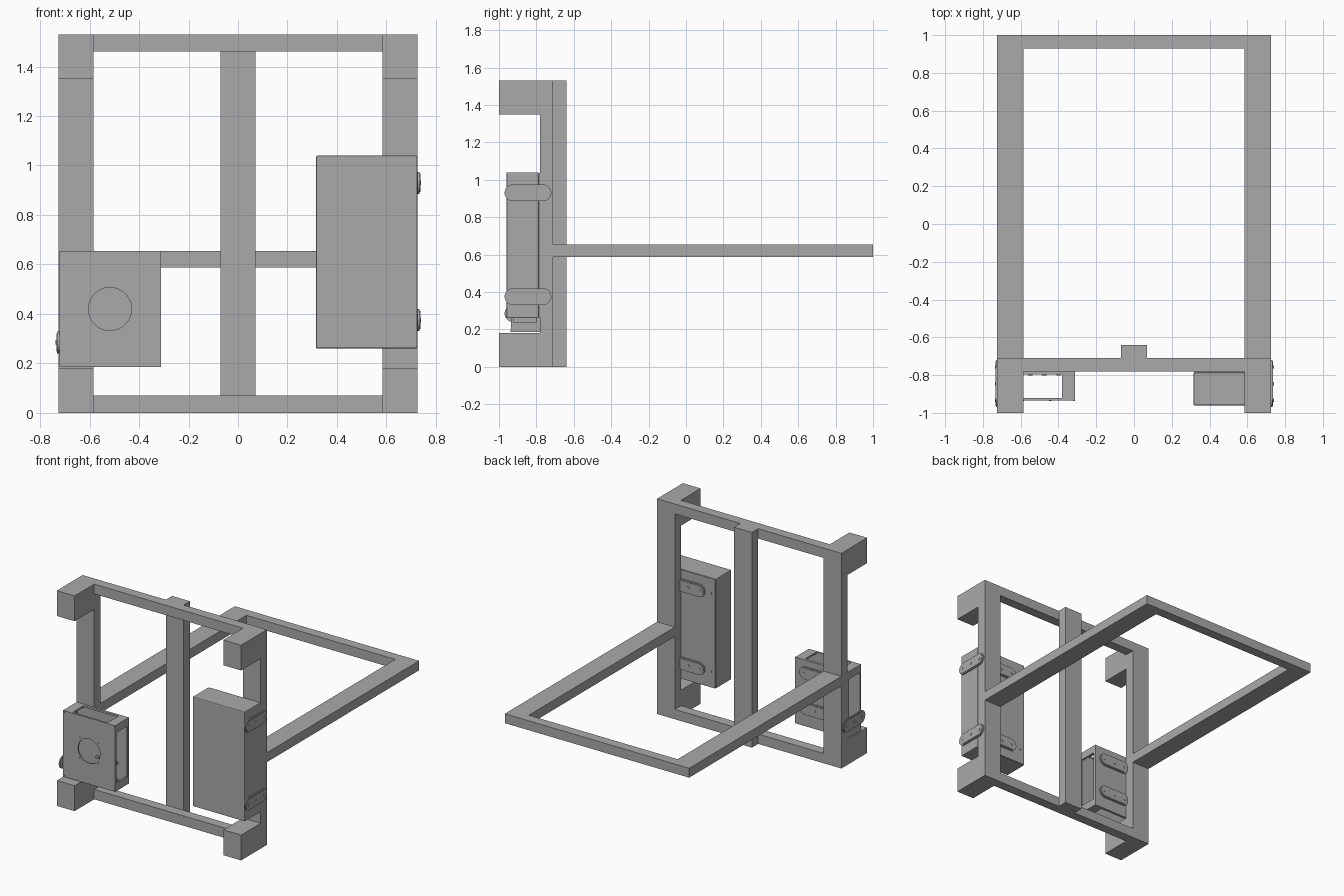
import bpy
import bmesh
from math import pi, sin, cos
from mathutils import Matrix, Vector

if "Cube" in bpy.data.objects:
    bpy.data.objects.remove(bpy.data.objects["Cube"])

GREY = (0.4, 0.4, 0.4, 1)
metal = bpy.data.materials.new("grey metal")
metal.use_nodes = True
metal.diffuse_color = GREY
metal.node_tree.nodes["Principled BSDF"].inputs["Base Color"].default_value = GREY


def finish(name, bm):
    bmesh.ops.recalc_face_normals(bm, faces=bm.faces)
    mesh = bpy.data.meshes.new(name)
    bm.to_mesh(mesh)
    bm.free()
    mesh.materials.append(metal)
    ob = bpy.data.objects.new(name, mesh)
    bpy.context.collection.objects.link(ob)
    return ob


def box(name, x, y, z, bevel=0):
    """Box from three (low, high) ranges."""
    bm = bmesh.new()
    bmesh.ops.create_cube(bm, size=1)
    for v in bm.verts:
        v.co = [r[0] + (c + 0.5) * (r[1] - r[0]) for c, r in zip(v.co, (x, y, z))]
    if bevel:
        bmesh.ops.bevel(bm, geom=bm.edges[:], offset=bevel, segments=2,
                        profile=0.5, affect='EDGES')
    return finish(name, bm)


def prism(name, points, vector):
    """Closed outline pushed along a vector."""
    bm = bmesh.new()
    face = bm.faces.new([bm.verts.new(p) for p in points])
    out = bmesh.ops.extrude_face_region(bm, geom=[face])
    bmesh.ops.translate(bm, vec=vector,
                        verts=[g for g in out["geom"] if isinstance(g, bmesh.types.BMVert)])
    return finish(name, bm)


def disc(name, centre, along, normal, radius, depth, sides=16, stretch=0):
    """Round disc, or a slotted capsule when stretched along one axis."""
    n, a = Vector(normal), Vector(along)
    b = n.cross(a)
    pts = []
    for i in range(sides):
        t = 2 * pi * (i + 0.5) / sides
        shift = stretch if cos(t) > 0 else -stretch
        pts.append(Vector(centre) + a * (radius * cos(t) + shift) + b * radius * sin(t))
    return prism(name, pts, n * depth)


def strap(name, centre, along, normal):
    """Capsule mounting strap with three screw heads."""
    c, a, n = Vector(centre), Vector(along), Vector(normal)
    disc(name, c, a, n, 0.045, 0.009, 24, 0.08)
    disc(name + "_rim", c, a, n, 0.037, 0.012, 24, 0.08)
    for i in (-1, 0, 1):
        disc(name + "_screw", c + a * 0.088 * i, a, n, 0.009, 0.015, 12)


def cut(target, cutter):
    mod = target.modifiers.new("cut", 'BOOLEAN')
    mod.operation = 'DIFFERENCE'
    mod.solver = 'EXACT'
    mod.object = cutter
    cutter.hide_render = True
    bpy.context.view_layer.objects.active = target
    bpy.ops.object.modifier_apply(modifier=mod.name)
    bpy.data.objects.remove(cutter)


TOP, OUT, INN = 1.53, 0.725, 0.585
RAIL = (-0.78, -0.71)

# upright frame: two C-shaped posts, rails and centre post
c_profile = [(-0.71, 0), (-0.71, TOP), (-1, TOP), (-1, 1.35),
             (-0.78, 1.35), (-0.78, 0.18), (-1, 0.18), (-1, 0)]
for side, x in (("left", INN), ("right", -OUT)):
    prism(side + "_post", [(x, y, z) for y, z in c_profile], Vector((OUT - INN, 0, 0)))
    box(side + "_arm", (x, x + OUT - INN), (-0.71, 1), (0.588, 0.655))
box("bottom_rail", (-INN, INN), RAIL, (0, 0.07))
box("top_rail", (-INN, INN), RAIL, (1.46, TOP))
box("centre_post", (-0.07, 0.07), (-0.71, -0.64), (0, TOP))
box("rear_bar", (-INN, INN), (0.93, 1), (0.588, 0.655))

# tall closed cabinet with back lid
box("cabinet", (0.315, 0.725), (-0.96, -0.787), (0.26, 1.04), 0.006)
box("cabinet_lid", (0.318, 0.722), (-0.787, -0.78), (0.263, 1.037))
for z in (0.93, 0.375):
    strap("cabinet_side_strap", (0.725, -0.845, z), (0, 1, 0), (1, 0, 0))
    strap("cabinet_back_strap", (0.52, -0.78, z), (1, 0, 0), (0, 1, 0))
    disc("lid_screw", (0.35, -0.78, z), (1, 0, 0), (0, 1, 0), 0.008, 0.004, 12)

# small open housing with a round front port
cx, cz = -0.517, 0.42
housing = box("housing", (-0.722, -0.312), (-0.935, -0.78), (0.185, 0.655))
cut(housing, box("cavity", (-0.71, -0.324), (-0.925, -0.79), (0.197, 0.643)))
cut(housing, box("side_opening", (-0.8, -0.2), (-0.922, -0.798), (0.24, 0.6)))
cut(housing, box("end_opening", (-0.655, -0.38), (-0.922, -0.798), (0.1, 0.7)))
cut(housing, disc("port", (cx, -1, cz), (1, 0, 0), (0, 1, 0), 0.087, 0.1, 40))

# front plate fasteners
for sx in (-1, 1):
    for sz in (-1, 1):
        for name, dx, dz in (("corner_screw", 0.197, 0.226), ("port_screw", 0.073, 0.073)):
            disc(name, (cx + sx * dx, -0.935, cz + sz * dz),
                 (1, 0, 0), (0, -1, 0), 0.007, 0.003, 12)

# housing straps, with screw ends inside the back wall
strap("housing_side_strap", (-0.722, -0.845, 0.285), (0, 1, 0), (-1, 0, 0))
for z in (0.565, 0.315):
    strap("housing_back_strap", (-0.475, -0.78, z), (1, 0, 0), (0, 1, 0))
    for i in (-1, 0, 1):
        disc("screw_end", (-0.475 + 0.075 * i, -0.79, z), (1, 0, 0), (0, -1, 0),
             0.012, 0.012, 12)
